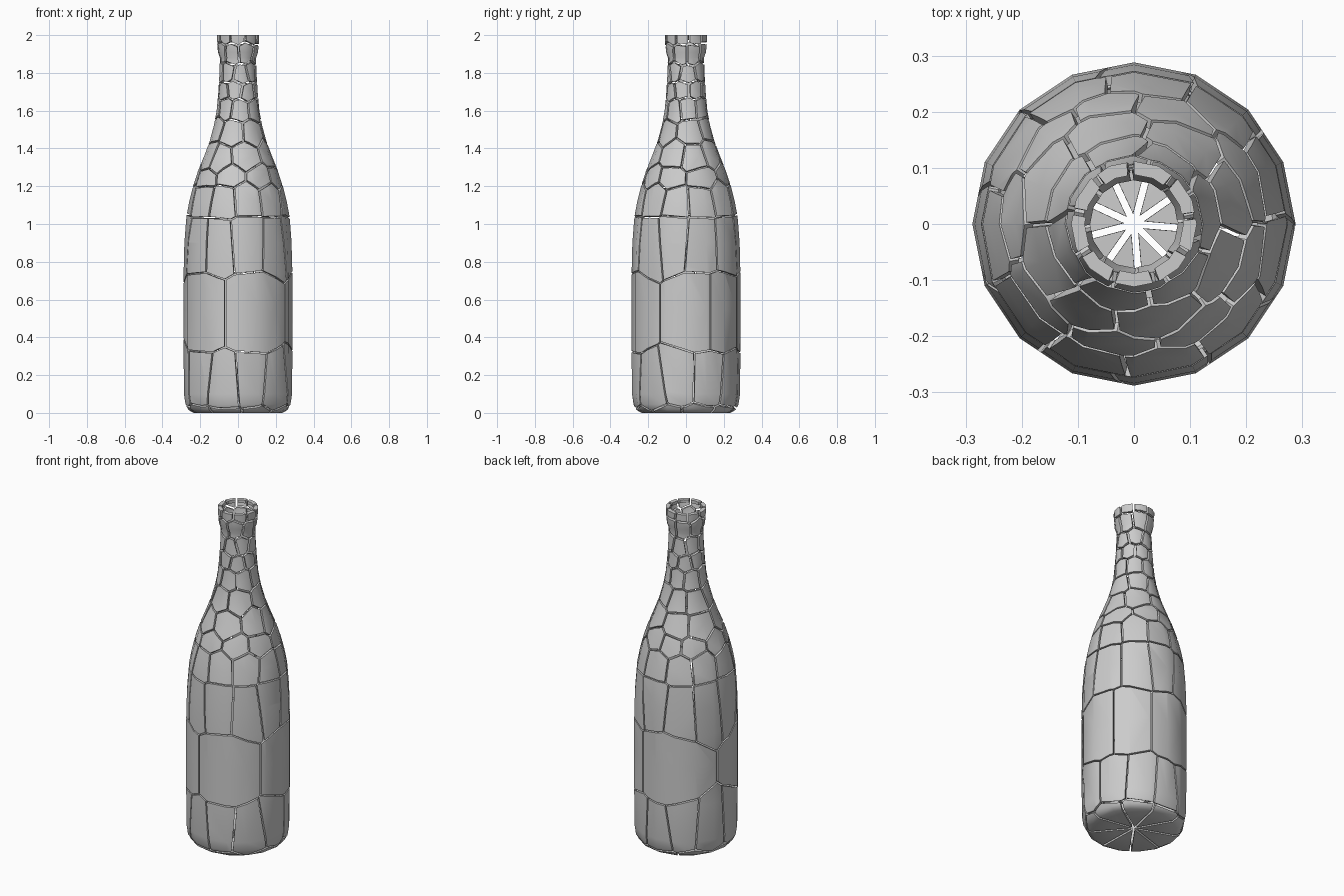
import bpy, bmesh, random
from math import sin, cos, pi, radians
from mathutils import Vector

if "Cube" in bpy.data.objects:
    bpy.data.objects.remove(bpy.data.objects["Cube"])

random.seed(4)
SIDES = 16
# Bottle silhouette (radius, height), from the base centre up to the inner lip
PROFILE = [(0, .012), (.12, .006), (.235, 0), (.262, .015), (.278, .045), (.286, .1), (.288, .32),
           (.288, .55), (.288, .74), (.284, .9), (.273, 1.04), (.258, 1.12), (.238, 1.2),
           (.212, 1.28), (.18, 1.36), (.15, 1.44), (.128, 1.52), (.113, 1.6), (.104, 1.7),
           (.098, 1.8), (.096, 1.88), (.106, 1.91), (.11, 1.95), (.112, 2.0), (.088, 2.0)]


def radius_at(z):
    pts = PROFILE[2:-1]
    for (r0, z0), (r1, z1) in zip(pts, pts[1:]):
        if z <= z1:
            return r0 + (r1 - r0) * (z - z0) / (z1 - z0)
    return pts[-1][0]


def bottle_shell():
    bm = bmesh.new()
    rings = [[bm.verts.new((r * cos(2 * pi * j / SIDES), r * sin(2 * pi * j / SIDES), z))
              for j in range(SIDES)] for r, z in PROFILE]
    for a, b in zip(rings, rings[1:]):
        for j in range(SIDES):
            k = (j + 1) % SIDES
            bm.faces.new((a[j], a[k], b[k], b[j]))
    bmesh.ops.remove_doubles(bm, verts=bm.verts[:], dist=1e-5)
    return bm


# Rows of shards: part name, bottom, top, count (or site angles), first angle, jitter, half gap
ROWS = [
    ("base", 0, .03, 9, 15, .0, .006),
    ("lower_body", .03, .32, 11, -107, .1, .004),
    ("label_area", .32, .745, [-72, 14, 40, 100, 224], 0, 0, .004),
    ("upper_body", .745, 1.04, 11, -78, .1, .004),
    ("low_shoulder", 1.04, 1.2, 11, -78, .12, .005),
    ("mid_shoulder", 1.2, 1.3, 9, -95, .25, .005),
    ("high_shoulder", 1.3, 1.43, 8, -70, .25, .005),
    ("top_shoulder", 1.43, 1.555, 7, -100, .22, .005),
    ("low_neck", 1.555, 1.66, 8, -85, .12, .005),
    ("mid_neck", 1.66, 1.75, 8, -60, .15, .006),
    ("high_neck", 1.75, 1.85, 8, -80, .15, .006),
    ("collar", 1.85, 1.955, 8, -65, .15, .006),
    ("lip", 1.955, 2.0, 9, -90, .1, .006),
]

# Weighted cell centres: the weights put the row borders at the heights above
sites = []
weight, prev = 0, None
for row, (name, z0, z1, count, start, jit, gap) in enumerate(ROWS):
    zc = (z0 + z1) / 2
    rc = .17 if row == 0 else radius_at(zc)
    if prev:
        rb = radius_at(z0)
        near = (rb - prev[0]) ** 2 + (z0 - prev[1]) ** 2
        weight += (rb - rc) ** 2 + (z0 - zc) ** 2 - near
    prev = (rc, zc)
    angles = count if isinstance(count, list) else [
        start + 360 * (i + random.uniform(-jit, jit)) / count for i in range(count)]
    for a in angles:
        a = radians(a)
        dz = random.uniform(-jit, jit) * (z1 - z0) * .6
        sites.append((row, Vector((rc * cos(a), rc * sin(a), zc + dz)), weight))

shell = bottle_shell()


def cut_shard(site):
    """Trim a copy of the bottle surface to one cell, leaving a gap around it."""
    row, p, w = site
    gap = ROWS[row][6]
    bm = shell.copy()
    for _, q, v in sorted(sites, key=lambda s: (s[1] - p).length):
        if q == p:
            continue
        n = q - p
        length = n.length
        dist = (q.length_squared - p.length_squared + w - v) / (2 * length) - gap
        n = n / length
        if not any(x.co.dot(n) > dist for x in bm.verts):
            continue
        bmesh.ops.bisect_plane(bm, geom=bm.verts[:] + bm.edges[:] + bm.faces[:], dist=1e-5,
                               plane_co=n * dist, plane_no=n, clear_outer=True)
    return bm


# Collect the shards of each row into one object and give them glass thickness
for row, spec in enumerate(ROWS):
    joined = bmesh.new()
    for site in [s for s in sites if s[0] == row]:
        piece = cut_shard(site)
        tmp = bpy.data.meshes.new("tmp")
        piece.to_mesh(tmp)
        joined.from_mesh(tmp)
        piece.free()
        bpy.data.meshes.remove(tmp)
    mesh = bpy.data.meshes.new(spec[0] + "_shards")
    joined.to_mesh(mesh)
    joined.free()
    obj = bpy.data.objects.new(spec[0] + "_shards", mesh)
    bpy.context.collection.objects.link(obj)
    solid = obj.modifiers.new("thickness", 'SOLIDIFY')
    solid.thickness = .018
    solid.offset = -1
    bpy.ops.object.select_all(action='DESELECT')
    obj.select_set(True)
    bpy.context.view_layer.objects.active = obj
    bpy.ops.object.modifier_apply(modifier="thickness")
    bpy.ops.object.shade_smooth_by_angle(angle=radians(35))
shell.free()
